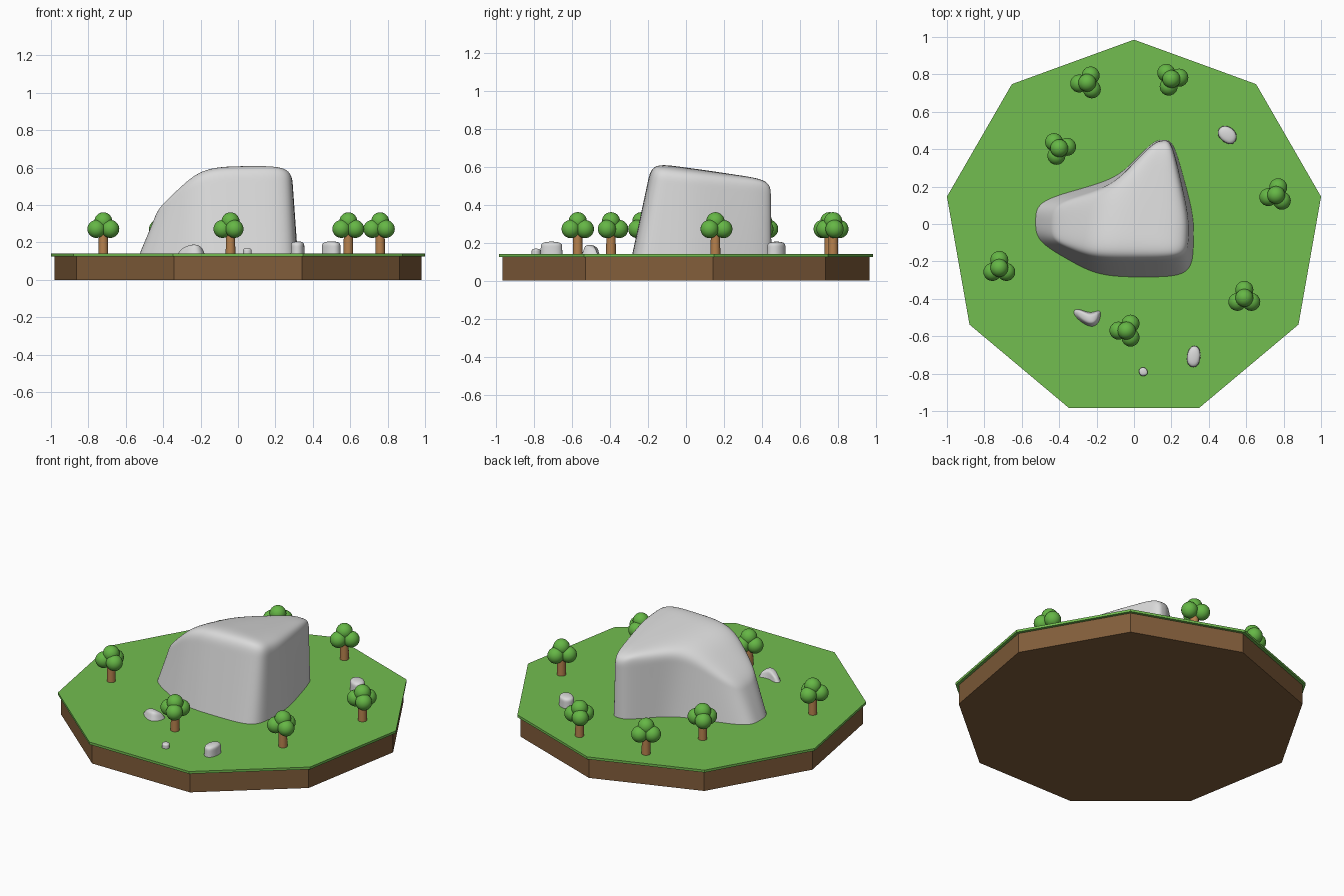
import bpy, bmesh, math
from mathutils import Vector, Matrix

cube = bpy.data.objects.get("Cube")
if cube:
    bpy.data.objects.remove(cube)

GROUND = 0.14


def material(name, rgb):
    m = bpy.data.materials.new(name)
    m.use_nodes = True
    m.diffuse_color = (*rgb, 1)
    m.node_tree.nodes["Principled BSDF"].inputs["Base Color"].default_value = (*rgb, 1)
    return m


grass = material("grass green", (0.17, 0.51, 0.08))
soil = material("soil brown", (0.22, 0.11, 0.043))
stone = material("stone grey", (0.70, 0.70, 0.70))
leaf = material("leaf green", (0.13, 0.47, 0.06))
bark = material("bark brown", (0.47, 0.22, 0.075))


def finish(bm, name, mat, smooth=True):
    me = bpy.data.meshes.new(name)
    bmesh.ops.recalc_face_normals(bm, faces=bm.faces)
    for f in bm.faces:
        f.smooth = smooth
    bm.to_mesh(me)
    bm.free()
    me.materials.append(mat)
    ob = bpy.data.objects.new(name, me)
    bpy.context.collection.objects.link(ob)
    return ob


# Nine-sided island slabs
def slab(name, radius, z0, z1, mat):
    bm = bmesh.new()
    place = Matrix.Translation((0, -0.03, (z0 + z1) / 2))
    bmesh.ops.create_cone(bm, cap_ends=True, segments=9, radius1=radius,
                          radius2=radius, depth=z1 - z0, matrix=place)
    top = max(bm.verts, key=lambda v: v.co.y)
    turn = math.pi / 2 - math.atan2(top.co.y + 0.03, top.co.x)
    bmesh.ops.rotate(bm, cent=(0, -0.03, 0), matrix=Matrix.Rotation(turn, 3, "Z"), verts=bm.verts)
    return finish(bm, name, mat, False)


slab("soil_base", 0.997, 0, 0.125, soil)
slab("grass_top", 1.0155, 0.125, GROUND, grass)


# Rounded stones: a footprint ring, a crest ring and a cap, then subdivision
def rock(name, foot, crest, cap, sharpen=0, mid=0.6):
    bm = bmesh.new()
    low = [Vector((x, y, GROUND - 0.01)) for x, y in foot]
    high = [Vector(p) for p in crest]
    rings = [[bm.verts.new(a.lerp(b, t)) for a, b in zip(low, high)] for t in (0, mid, 1)]
    n = len(foot)
    for r, s in zip(rings, rings[1:]):
        for i in range(n):
            j = (i + 1) % n
            bm.faces.new((r[i], r[j], s[j], s[i]))
    for quad in cap:
        bm.faces.new([rings[2][i] for i in quad])
    ob = finish(bm, name, stone)
    if sharpen:
        mod = ob.modifiers.new("refine", "SUBSURF")
        mod.subdivision_type = "SIMPLE"
        mod.levels = mod.render_levels = sharpen
    mod = ob.modifiers.new("round", "SUBSURF")
    mod.levels = mod.render_levels = 3
    # Make sure the cage faces outward
    if sum(p.normal.z for p in ob.data.polygons[-len(cap):]) < 0:
        ob.data.flip_normals()
    return ob


rock("boulder",
     [(-0.53, -0.09), (-0.19, -0.285), (0.31, -0.285), (0.325, 0.03),
      (0.21, 0.45), (0.11, 0.45), (-0.09, 0.245), (-0.53, 0.12)],
     [(-0.43, -0.09, 0.39), (-0.2, -0.18, 0.62), (0.28, -0.18, 0.62), (0.29, 0.03, 0.59),
      (0.2, 0.45, 0.53), (0.11, 0.44, 0.53), (-0.12, 0.2, 0.57), (-0.42, 0.1, 0.36)],
     [(0, 1, 6, 7), (1, 2, 3, 6), (3, 4, 5, 6)], sharpen=1)

rock("forked_stone",
     [(-0.35, -0.475), (-0.24, -0.565), (-0.18, -0.54), (-0.165, -0.44),
      (-0.23, -0.485), (-0.31, -0.44)],
     [(-0.31, -0.485, 0.165), (-0.24, -0.54, 0.195), (-0.2, -0.52, 0.19),
      (-0.185, -0.465, 0.16), (-0.23, -0.495, 0.2), (-0.29, -0.455, 0.175)],
     [(0, 1, 4, 5), (1, 2, 3, 4)])


def pebble(name, x, y, half_x, half_y, height, turn):
    spin = Matrix.Rotation(math.radians(turn), 2)
    corners = [spin @ Vector((a * half_x, b * half_y))
               for a, b in ((-1, -0.9), (1, -1), (0.8, 1), (-0.9, 1))]
    foot = [(x + c.x, y + c.y) for c in corners]
    crest = [(x + c.x * 0.95, y + c.y * 0.95, GROUND + height) for c in corners]
    rock(name, foot, crest, [(0, 1, 2, 3)])


pebble("small_stone", 0.05, -0.79, 0.027, 0.027, 0.03, 20)
pebble("front_stone", 0.32, -0.71, 0.043, 0.065, 0.068, -10)
pebble("back_stone", 0.5, 0.475, 0.065, 0.047, 0.068, -35)


# Trees: a trunk, three leaf balls around it and one on top
def tree(index, x, y, turn):
    bm = bmesh.new()
    bmesh.ops.create_cone(bm, cap_ends=True, segments=16, radius1=0.026, radius2=0.024,
                          depth=0.12, matrix=Matrix.Translation((x, y, GROUND + 0.055)))
    trunk = finish(bm, f"trunk_{index}", bark)
    trunk.data.shade_smooth()
    trunk.data.set_sharp_from_angle(angle=math.radians(40))
    bm = bmesh.new()
    balls = [Vector((x, y, 0.313))]
    for k in range(3):
        a = math.radians(turn + 120 * k)
        balls.append(Vector((x + 0.043 * math.cos(a), y + 0.043 * math.sin(a), 0.272)))
    for c in balls:
        bmesh.ops.create_uvsphere(bm, u_segments=24, v_segments=14, radius=0.048,
                                  matrix=Matrix.Translation(c))
    finish(bm, f"leaves_{index}", leaf)


for i, spot in enumerate([(-0.72, -0.235, 90), (-0.25, 0.755, 65), (0.2, 0.775, 10),
                          (-0.4, 0.405, 10), (0.76, 0.155, 75), (0.59, -0.395, 90),
                          (-0.04, -0.57, 60)], 1):
    tree(i, *spot)
